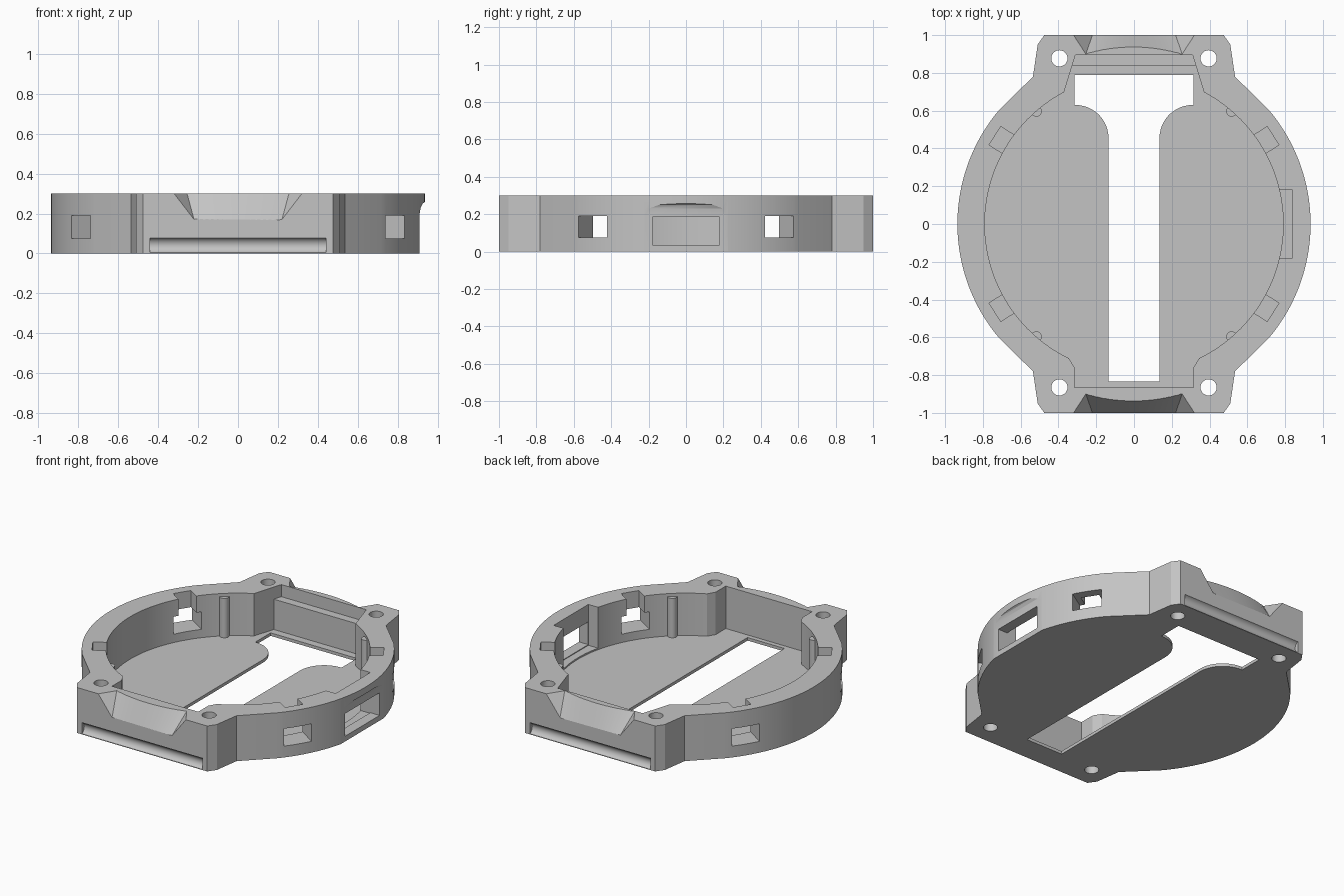
import bpy
import bmesh
from math import sin, cos, radians
from mathutils import Vector

cube = bpy.data.objects.get("Cube")
if cube:
    bpy.data.objects.remove(cube, do_unlink=True)

grey = bpy.data.materials.new("plain grey")
grey.use_nodes = True
grey.diffuse_color = (0.55, 0.55, 0.55, 1)
grey.node_tree.nodes["Principled BSDF"].inputs["Base Color"].default_value = (0.55, 0.55, 0.55, 1)


def loft(name, rings):
    """Closed solid through a list of equal-length rings of points."""
    bm = bmesh.new()
    loops = [[bm.verts.new(p) for p in ring] for ring in rings]
    n = len(loops[0])
    for a, b in zip(loops, loops[1:]):
        for i in range(n):
            j = (i + 1) % n
            bm.faces.new((a[i], a[j], b[j], b[i]))
    bm.faces.new(loops[0][::-1])
    bm.faces.new(loops[-1])
    bmesh.ops.recalc_face_normals(bm, faces=bm.faces)
    mesh = bpy.data.meshes.new(name)
    bm.to_mesh(mesh)
    bm.free()
    mesh.materials.append(grey)
    obj = bpy.data.objects.new(name, mesh)
    bpy.context.collection.objects.link(obj)
    return obj


def prism(name, outline, z0, z1):
    return loft(name, [[(x, y, z) for x, y in outline] for z in (z0, z1)])


def arc(r, a0, a1, n, cx=0, cy=0):
    angles = [radians(a0 + (a1 - a0) * i / n) for i in range(n + 1)]
    return [(cx + r * cos(a), cy + r * sin(a)) for a in angles]


def mirrored(half):
    return half + [(-x, y) for x, y in reversed(half)]


def block(name, r0, r1, width, z0, z1, angle=0):
    """Box lying along a radial direction."""
    c, s, w = cos(radians(angle)), sin(radians(angle)), width / 2
    pts = [(r0, -w), (r1, -w), (r1, w), (r0, w)]
    return prism(name, [(x * c - y * s, x * s + y * c) for x, y in pts], z0, z1)


def disc(name, x, y, r, z0, z1):
    return prism(name, arc(r, 0, 345, 23, x, y), z0, z1)


def activate(obj):
    bpy.ops.object.select_all(action='DESELECT')
    obj.select_set(True)
    bpy.context.view_layer.objects.active = obj


def cut(target, cutter):
    cutter.hide_render = True
    activate(target)
    mod = target.modifiers.new("cut", 'BOOLEAN')
    mod.operation = 'DIFFERENCE'
    mod.solver = 'EXACT'
    mod.object = cutter
    bpy.ops.object.modifier_apply(modifier=mod.name)
    bpy.data.objects.remove(cutter, do_unlink=True)


# Round body with four lug corners
lug = [(0.535, 0.78), (0.51, 0.95), (0.475, 1.0)]
right_side = [(x, -y) for x, y in reversed(lug)] + arc(0.935, -40, 40, 40) + lug
case = prism("case_body", mirrored(right_side), 0, 0.3)

# Inner cavity above a thin floor
cavity = [(0.315, -0.865), (0.315, -0.76), (0.345, -0.71)] + arc(0.79, -62, 62, 56) + [(0.31, 0.895)]
cut(case, prism("cavity_cutter", mirrored(cavity), 0.02, 0.5))

# T-shaped floor slot with rounded shoulders
slot = [(0.135, -0.835)] + arc(0.175, 180, 90, 12, 0.31, 0.455) + [(0.315, 0.63), (0.315, 0.79)]
cut(case, prism("slot_cutter", mirrored(slot), -0.1, 0.1))

# Screw holes
for x in (-0.395, 0.395):
    for y in (-0.865, 0.877):
        cut(case, disc("screw_hole_cutter", x, y, 0.043, -0.1, 0.5))

# Four side windows, each with a narrower notch open to the top
for angle in (32.4, 147.6, 212.4, 327.6):
    cut(case, block("window_cutter", 0.7, 1.1, 0.18, 0.075, 0.19, angle))
    cut(case, block("notch_cutter", 0.7, 0.872, 0.115, 0.15, 0.5, angle))

# Port opening, its inner pocket and the outer finger relief
cut(case, block("port_cutter", 0.7, 1.1, 0.36, 0.035, 0.185))
cut(case, block("port_pocket_cutter", 0.65, 0.84, 0.362, 0.03, 0.5))
relief = [(0.907, -0.1), (0.909, 0.2), (0.914, 0.23), (0.924, 0.25), (0.945, 0.263), (1.1, 0.263), (1.1, -0.1)]
cut(case, loft("relief_cutter", [[(x, y, z) for x, z in relief] for y in (-0.24, 0.24)]))

# Sloping scoop and lower bar groove on both ends
for side in (-1, 1):
    rings = []
    for i in range(17):
        t = -1 + i / 8
        low = Vector((0.22 * t, side, 0.17))
        top = Vector((0.255 * t, side * (0.9 + 0.037 * (1 - t * t)), 0.3))
        corner = Vector((0.32 * t, side, 0.3))
        u, v = top - low, corner - low
        rings.append([low - 0.3 * u, low + 1.3 * u, low - u + 3 * v])
    cut(case, loft("scoop_cutter", rings))
    groove = arc(0.04, 0, 345, 23, side * 1.015, 0.041)
    cut(case, loft("groove_cutter", [[(x, y, z) for y, z in groove] for x in (-0.44, 0.44)]))

# Ledge along the back inner wall
ledge = prism("back_ledge", mirrored([(0.34, 0.84), (0.33, 0.91)]), 0.01, 0.22)

# Locating posts against the cavity wall
posts = []
for x in (-0.517, 0.517):
    for y in (-0.597, 0.597):
        posts.append(disc("locating_post", x, y, 0.029, 0.01, 0.28))

for obj in [case] + posts:
    activate(obj)
    bpy.ops.object.shade_smooth_by_angle(angle=radians(25))
